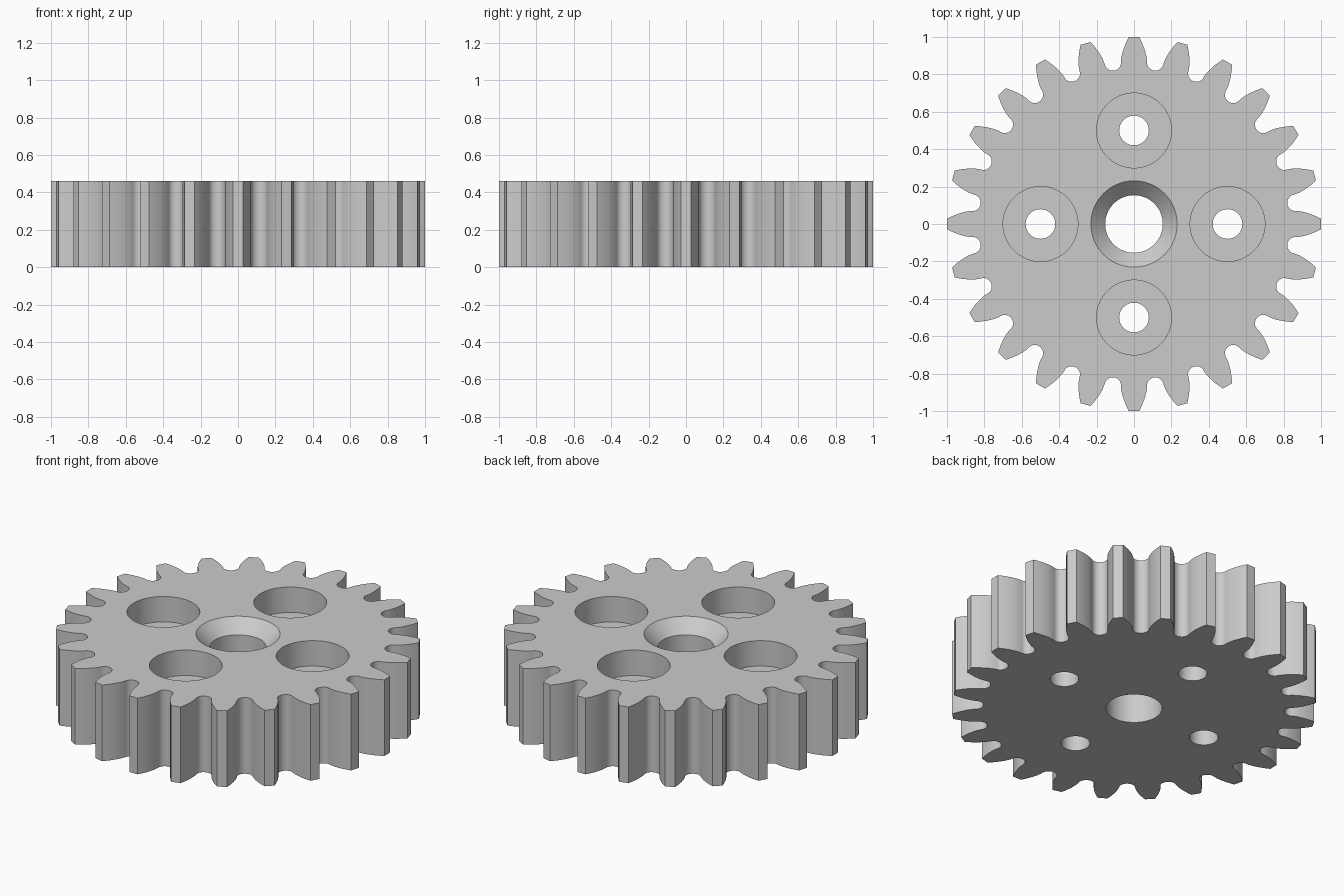
import bpy, bmesh, math

if "Cube" in bpy.data.objects:
    bpy.data.objects.remove(bpy.data.objects["Cube"], do_unlink=True)

TEETH = 24
M = 2 / (TEETH + 2)              # gear module: overall diameter is 2
HEIGHT = 6 * M
TIP, PITCH, ROOT = 1.0, TEETH * M / 2, 1 - 2.25 * M
PRESSURE = math.radians(20)
BASE = PITCH * math.cos(PRESSURE)
STEP = 2 * math.pi / TEETH

steel = bpy.data.materials.new("light_grey_steel")
steel.use_nodes = True
grey = (0.6, 0.6, 0.6, 1)
steel.diffuse_color = grey
steel.node_tree.nodes["Principled BSDF"].inputs["Base Color"].default_value = grey


def involute(a):
    return math.tan(a) - a


def half_angle(r):
    """Half the tooth's angular thickness at radius r."""
    return STEP / 4 + involute(PRESSURE) - involute(math.acos(min(1, BASE / r)))


def half_tooth():
    """(radius, angle) points from tip corner to the middle of the gap."""
    pts = []
    for i in range(9):
        r = TIP + (BASE - TIP) * i / 8
        pts.append((r, half_angle(r)))
    gap = STEP / 2 - half_angle(BASE)
    for i in range(9):           # rounded root
        t = math.pi / 2 * i / 8
        pts.append((BASE - (BASE - ROOT) * math.sin(t), STEP / 2 - gap * math.cos(t)))
    return pts


def make_object(name, bm):
    bmesh.ops.recalc_face_normals(bm, faces=bm.faces)
    mesh = bpy.data.meshes.new(name)
    bm.to_mesh(mesh)
    bm.free()
    mesh.materials.append(steel)
    obj = bpy.data.objects.new(name, mesh)
    bpy.context.collection.objects.link(obj)
    return obj


def lathe(bm, profile, x, y, segments=72):
    """Closed turned solid; profile is (radius, z) from bottom to top."""
    rings = []
    for r, z in profile:
        rings.append([bm.verts.new((x + r * math.cos(2 * math.pi * k / segments),
                                    y + r * math.sin(2 * math.pi * k / segments), z))
                      for k in range(segments)])
    for low, high in zip(rings, rings[1:]):
        for k in range(segments):
            n = (k + 1) % segments
            bm.faces.new((low[k], low[n], high[n], high[k]))
    bm.faces.new(rings[0][::-1])
    bm.faces.new(rings[-1])


# Toothed blank
bm = bmesh.new()
half = half_tooth()
tooth = [(r, -a) for r, a in reversed(half)] + half[:-1]
verts = []
for i in range(TEETH):
    for r, a in tooth:
        angle = i * STEP + a
        verts.append(bm.verts.new((r * math.cos(angle), r * math.sin(angle), 0)))
bottom = bm.faces.new(verts)
top = bmesh.ops.extrude_face_region(bm, geom=[bottom], use_keep_orig=True)["geom"]
bmesh.ops.translate(bm, vec=(0, 0, HEIGHT),
                    verts=[v for v in top if isinstance(v, bmesh.types.BMVert)])
gear = make_object("gear", bm)

# Chamfered bore and four counterbored bolt holes
bm = bmesh.new()
over = 0.05
lathe(bm, [(2 * M, -over), (2 * M, HEIGHT - M), (3 * M + over, HEIGHT + over)], 0, 0)
floor = HEIGHT - 2 * M
for k in range(4):
    a = k * math.pi / 2
    lathe(bm, [(0.079, -over), (0.079, floor), (0.2, floor), (0.2, HEIGHT + over)],
          0.5 * math.cos(a), 0.5 * math.sin(a))
cutter = make_object("hole_cutter", bm)
cutter.hide_render = True

cut = gear.modifiers.new("holes", 'BOOLEAN')
cut.operation = 'DIFFERENCE'
cut.solver = 'EXACT'
cut.object = cutter
bpy.ops.object.select_all(action='DESELECT')
gear.select_set(True)
bpy.context.view_layer.objects.active = gear
bpy.ops.object.modifier_apply(modifier=cut.name)
bpy.data.objects.remove(cutter, do_unlink=True)

bpy.ops.object.shade_smooth_by_angle(angle=math.radians(30))
